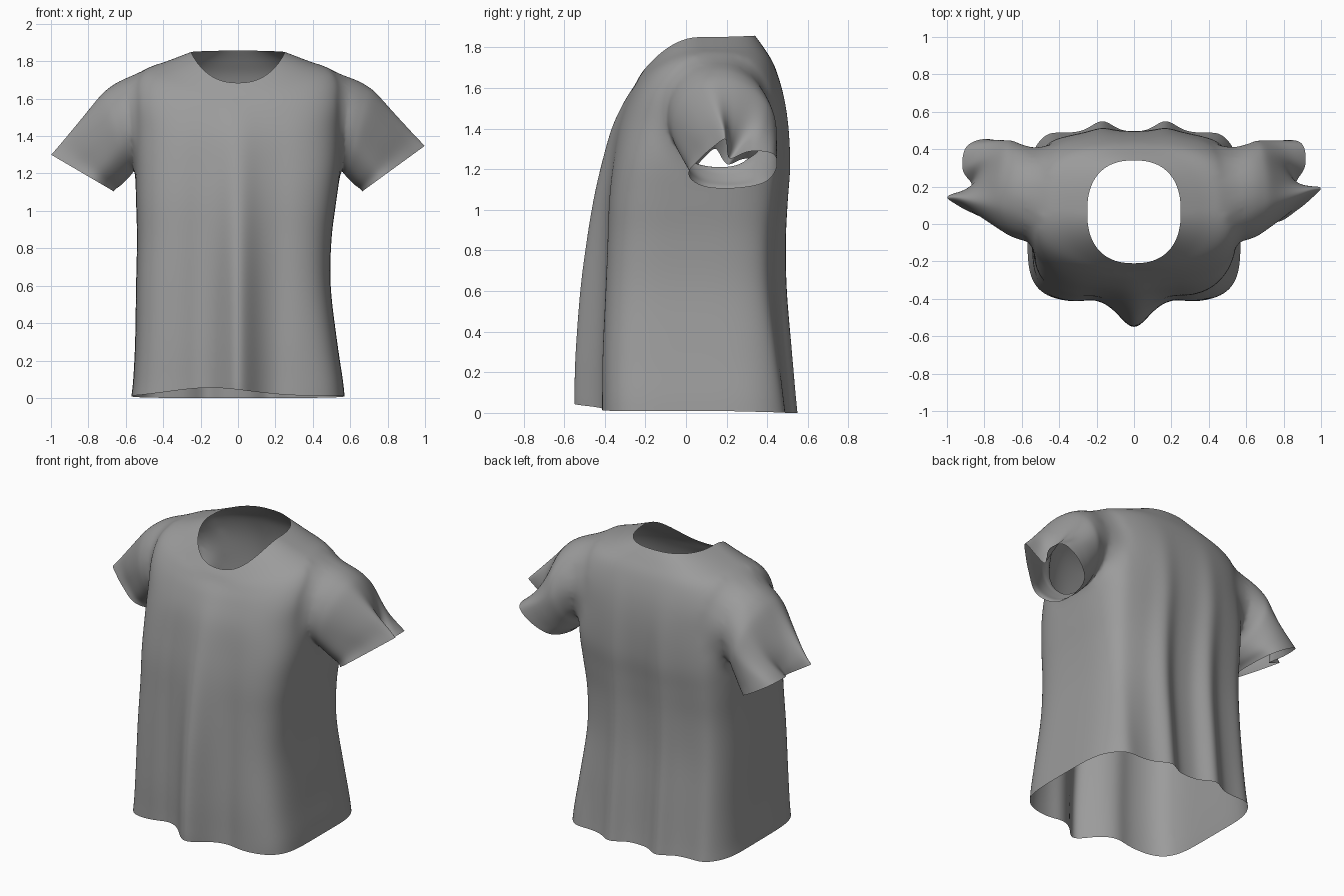
import bpy, bmesh, math

cube = bpy.data.objects.get("Cube")
if cube:
    bpy.data.objects.remove(cube, do_unlink=True)

cloth = bpy.data.materials.new("grey_cloth")
GREY = (0.33, 0.33, 0.33, 1)
cloth.diffuse_color = GREY
cloth.use_nodes = True
cloth.node_tree.nodes["Principled BSDF"].inputs["Base Color"].default_value = GREY


def bump(value, centre, width):
    return math.exp(-((value - centre) / width) ** 2)


def spline(points, steps, closed):
    """Smooth curve of tuples through the given tuples."""
    count = len(points)
    pick = (lambda i: points[i % count]) if closed else (lambda i: points[max(0, min(i, count - 1))])
    result = []
    for i in range(count if closed else count - 1):
        for s in range(steps):
            t = s / steps
            result.append(tuple(
                b + t / 2 * (c - a + t * (2 * a - 5 * b + 4 * c - d + t * (3 * (b - c) + d - a)))
                for a, b, c, d in zip(pick(i - 1), pick(i), pick(i + 1), pick(i + 2))))
    return result if closed else result + [points[-1]]


def skin(bm, rings):
    """Join closed rings with quads and return the vertex loops."""
    loops = [[bm.verts.new(p) for p in ring] for ring in rings]
    for low, high in zip(loops, loops[1:]):
        for i in range(len(low)):
            j = (i + 1) % len(low)
            bm.faces.new((low[i], low[j], high[j], high[i]))
    return loops


# Body levels: z front, z side, z back, centre x, half width, y front, y back, squareness, fold
LEVELS = [
    (0.01, 0.01, 0, 0, 0.57, -0.42, 0.495, 5, 1),
    (0.1, 0.1, 0.1, 0, 0.56, -0.42, 0.485, 5, 1),
    (0.3, 0.3, 0.3, -0.01, 0.54, -0.42, 0.47, 4.8, 0.95),
    (0.6, 0.6, 0.6, -0.025, 0.52, -0.41, 0.45, 4.5, 0.85),
    (0.85, 0.85, 0.85, -0.02, 0.52, -0.4, 0.455, 4.2, 0.68),
    (1.05, 1.05, 1.05, -0.01, 0.535, -0.39, 0.475, 4, 0.5),
    (1.22, 1.24, 1.22, 0, 0.55, -0.37, 0.495, 3.7, 0.36),
    (1.4, 1.44, 1.42, 0, 0.56, -0.34, 0.495, 3.2, 0.2),
    (1.53, 1.63, 1.58, 0, 0.57, -0.295, 0.475, 2.9, 0.08),
    (1.61, 1.745, 1.71, 0, 0.52, -0.255, 0.435, 2.7, 0),
    (1.655, 1.8, 1.795, 0, 0.38, -0.23, 0.385, 2.5, 0),
    (1.685, 1.85, 1.857, 0, 0.25, -0.21, 0.34, 2.4, 0),
]


def body_ring(level, segments=96):
    zf, zs, zb, cx, w, yf, yb, n, fold = level
    ring = []
    for i in range(segments):
        a = math.tau * i / segments
        u, v = math.cos(a), math.sin(a)
        r = (abs(u) ** n + abs(v) ** n) ** (-1 / n)
        u, v = u * r, v * r
        x = cx + w * u
        y = (yf + yb) / 2 + (yb - yf) / 2 * v
        z = zs + ((zf if v < 0 else zb) - zs) * v * v
        if v < 0:
            # one broad drape down the middle of the front
            y -= fold * v * v * (0.135 * bump(x, 0, 0.1) - 0.015 * bump(abs(x), 0.22, 0.06))
            # raised front hem
            z += 0.045 * v * v * bump(x, -0.15, 0.3) * bump(z, 0, 0.08)
        else:
            # twin drapes down the back, and a softer one at each corner
            y += v * v * (0.06 * fold * bump(abs(x), 0.17, 0.07)
                          + 0.03 * math.sqrt(max(0, fold)) * bump(abs(x), 0.47, 0.07))
        ring.append((x, y, z))
    return ring


def in_armhole(p):
    return abs(p.x) > 0.3 and math.hypot((p.y - 0.15) / 0.24, (p.z - 1.475) / 0.25) < 1


# Sleeve sections: top x, top z, underside x, underside z, middle y, half depth, cuff share
SECTIONS = [
    (0.63, 1.715, 0.56, 1.2, 0.165, 0.26, 0),
    (0.73, 1.645, 0.58, 1.18, 0.19, 0.262, 0.12),
    (0.865, 1.49, 0.62, 1.14, 0.22, 0.24, 0.45),
    (0.95, 1.385, 0.65, 1.12, 0.235, 0.22, 0.8),
    (1, 1.325, 0.665, 1.105, 0.235, 0.215, 1),
]

# Cuff outline (height, depth): a pinched ridge on top with a crease behind it
CUFF = [(1, -0.3), (0.45, -0.2), (0.2, -0.08), (0.5, 0.3), (0.4, 0.86), (-0.2, 1),
        (-0.78, 0.77), (-1, 0.07), (-0.9, -0.63), (-0.4, -1), (0.25, -0.77), (0.7, -0.53)]


def sleeve_ring(section, side):
    top_x, top_z, under_x, under_z, mid, depth, share = section
    # one sleeve hangs slightly lower and further forward than the other
    lift = side * 0.06 * max(0, top_x - 0.6)
    top_z += lift
    outline = []
    for i, (h, d) in enumerate(CUFF):
        a = math.tau * i / len(CUFF) - 0.4
        outline.append((math.cos(a) * (1 - share) + h * share,
                        math.sin(a) * (1 - share) + d * share))
    ring = []
    for h, d in spline(outline, 4, True):
        t = (h + 1) / 2
        ring.append((side * (under_x + (top_x - under_x) * t),
                     mid + depth * d + lift * h,
                     under_z + (top_z - under_z) * t))
    return ring


bm = bmesh.new()

# Torso, open at the hem, neck and armholes
skin(bm, [body_ring(level) for level in spline(LEVELS, 4, False)])
cut = [f for f in bm.faces if in_armhole(f.calc_center_median())]
bmesh.ops.delete(bm, geom=cut, context="FACES")

# Sleeves, sewn to the armholes
for side in (1, -1):
    seam = [e for e in bm.edges if e.is_boundary
            and all(v.co.x * side > 0.3 and v.co.z > 1 for v in e.verts)]
    seam_verts = {v for e in seam for v in e.verts}
    first = skin(bm, [sleeve_ring(s, side) for s in spline(SECTIONS, 3, False)])[0]
    start = [bm.edges.get((a, b)) for a, b in zip(first, first[1:] + first[:1])]
    bmesh.ops.bridge_loops(bm, edges=seam + start)
    soft = seam_verts | set(first)
    for grow in range(2):
        soft |= {e.other_vert(v) for v in soft for e in v.link_edges}
    for step in range(5):
        bmesh.ops.smooth_vert(bm, verts=list(soft), factor=0.5,
                              use_axis_x=True, use_axis_y=True, use_axis_z=True)

bmesh.ops.recalc_face_normals(bm, faces=bm.faces)
mesh = bpy.data.meshes.new("shirt")
bm.to_mesh(mesh)
bm.free()
mesh.materials.append(cloth)
mesh.polygons.foreach_set("use_smooth", [True] * len(mesh.polygons))
shirt = bpy.data.objects.new("shirt", mesh)
bpy.context.collection.objects.link(shirt)
sub = shirt.modifiers.new("soften", "SUBSURF")
sub.levels = sub.render_levels = 2
